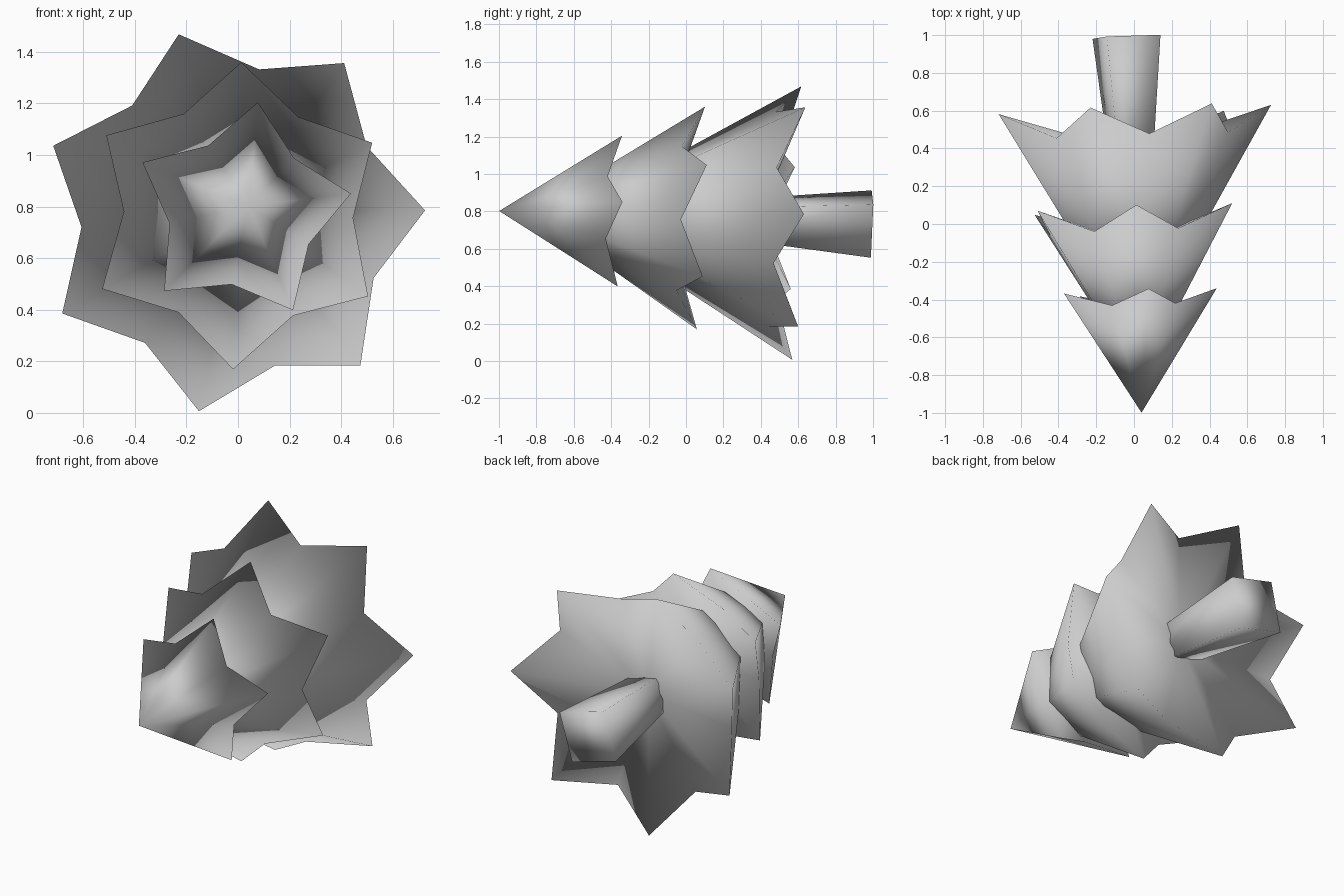
import bpy
import bmesh
from math import cos, sin, radians
from mathutils import Vector

old = bpy.data.objects.get("Cube")
if old:
    bpy.data.objects.remove(old, do_unlink=True)

# One plain grey for the whole tree
grey = bpy.data.materials.new("plain_grey")
grey.use_nodes = True
colour = (0.6, 0.6, 0.6, 1)
grey.diffuse_color = colour
grey.node_tree.nodes["Principled BSDF"].inputs["Base Color"].default_value = colour

# Slightly tilted growth axis of the lying tree, running from tip to trunk
origin = Vector((0, 0, 0.767))
axis = Vector((-0.04, 1, -0.035)).normalized()
side = Vector((1, 0.04, 0)).normalized()
up = side.cross(axis)


def place(along, radius=0, degrees=0):
    a = radians(degrees)
    return origin + axis * along + (side * cos(a) + up * sin(a)) * radius


def finish(name, bm):
    bmesh.ops.recalc_face_normals(bm, faces=bm.faces)
    for face in bm.faces:
        face.smooth = True
    mesh = bpy.data.meshes.new(name)
    bm.to_mesh(mesh)
    bm.free()
    mesh.materials.append(grey)
    obj = bpy.data.objects.new(name, mesh)
    bpy.context.collection.objects.link(obj)


def branch_tier(name, points, phase, apex, base, tip, notch):
    """Star-edged cone with a shallow hollow underside; tip and notch are (along, radius)."""
    bm = bmesh.new()
    top = bm.verts.new(place(apex))
    under = bm.verts.new(place(base))
    rim = []
    for i in range(points * 2):
        along, radius = notch if i % 2 else tip
        rim.append(bm.verts.new(place(along, radius, phase + i * 180 / points)))
    for i, v in enumerate(rim):
        before = rim[i - 1]
        bm.faces.new((top, before, v))
        bm.faces.new((under, v, before))
    finish(name, bm)


branch_tier("top_branches", 5, 9.5, -1.0, -0.5, (-0.36, 0.43), (-0.435, 0.287))
branch_tier("middle_branches", 6, 28.4, -0.83, -0.11, (0.08, 0.596), (-0.045, 0.445))
branch_tier("bottom_branches", 7, 3, -0.63, 0.38, (0.6, 0.751), (0.455, 0.59))

# Square trunk, tapering into the branches
bm = bmesh.new()
rings = [[bm.verts.new(place(along, radius, 30 + 90 * i)) for i in range(4)]
         for along, radius in ((0.15, 0.11), (0.992, 0.208))]
for i in range(4):
    bm.faces.new((rings[0][i - 1], rings[0][i], rings[1][i], rings[1][i - 1]))
for ring in rings:
    bm.faces.new(ring)
finish("trunk", bm)
